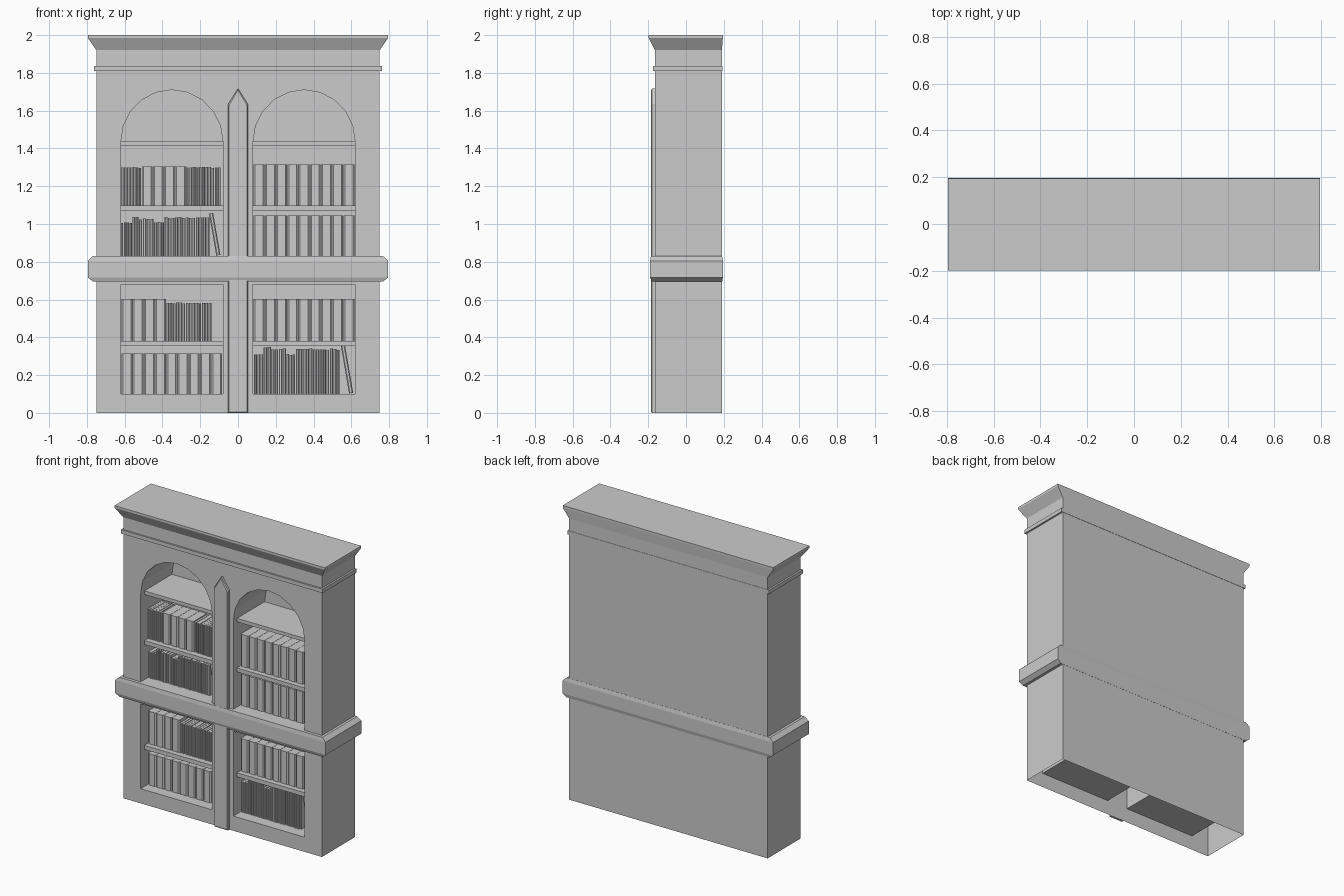
import bpy, bmesh, math, random
from mathutils import Matrix, Vector

if "Cube" in bpy.data.objects:
    bpy.data.objects.remove(bpy.data.objects["Cube"])

random.seed(4)
FRONT, BACK, INNER = -0.165, 0.19, 0.172


def finish(name, bm, normals=True):
    if normals:
        bmesh.ops.recalc_face_normals(bm, faces=bm.faces[:])
    me = bpy.data.meshes.new(name)
    bm.to_mesh(me)
    bm.free()
    ob = bpy.data.objects.new(name, me)
    bpy.context.collection.objects.link(ob)
    return ob


def prism(bm, pts, direction, mat=None):
    """Extrude a polygon of 3D points along a direction."""
    mat = mat or Matrix.Identity(4)
    a = [bm.verts.new(mat @ Vector(p)) for p in pts]
    b = [bm.verts.new(mat @ (Vector(p) + Vector(direction))) for p in pts]
    n = len(pts)
    bm.faces.new(a)
    bm.faces.new(b[::-1])
    for i in range(n):
        bm.faces.new((a[i], b[i], b[(i + 1) % n], a[(i + 1) % n]))


def box(bm, x0, x1, y0, y1, z0, z1):
    prism(bm, [(x0, y0, z0), (x1, y0, z0), (x1, y1, z0), (x0, y1, z0)], (0, 0, z1 - z0))


def stacked(name, levels):
    """Moulding lofted through rectangles: (half width, front y, back y, z)."""
    bm = bmesh.new()
    rings = [[bm.verts.new(p) for p in ((-w, f, z), (w, f, z), (w, b, z), (-w, b, z))]
             for w, f, b, z in levels]
    for lo, hi in zip(rings, rings[1:]):
        for i in range(4):
            j = (i + 1) % 4
            bm.faces.new((lo[i], lo[j], hi[j], hi[i]))
    bm.faces.new(rings[0][::-1])
    bm.faces.new(rings[-1])
    return finish(name, bm)


# Case: hollow shell, open underneath, with four recessed compartments
def rect(cx, z0, z1):
    return [(cx - 0.27, z0), (cx + 0.27, z0), (cx + 0.27, z1), (cx - 0.27, z1)]


def arch(cx, z0, spring):
    steps = 10
    arc = [(cx + 0.27 * math.cos(math.pi * i / steps), spring + 0.275 * math.sin(math.pi * i / steps))
           for i in range(steps + 1)]
    return [(cx - 0.27, z0), (cx + 0.27, z0)] + arc


bm = bmesh.new()
outer = [(-0.75, 0), (0.75, 0), (0.75, 1.92), (-0.75, 1.92)]
loops = [outer]
for cx in (-0.35, 0.35):
    loops += [rect(cx, 0.10, 0.68), arch(cx, 0.80, 1.435)]
fill_edges, front_loops = [], []
for lp in loops:
    vs = [bm.verts.new((x, FRONT, z)) for x, z in lp]
    fill_edges += [bm.edges.new((vs[i], vs[(i + 1) % len(vs)])) for i in range(len(vs))]
    front_loops.append(vs)
bmesh.ops.triangle_fill(bm, edges=fill_edges, use_beauty=True, normal=(0, -1, 0))
for k, vs in enumerate(front_loops):
    depth = BACK if k == 0 else INNER
    back = [bm.verts.new((v.co.x, depth, v.co.z)) for v in vs]
    for i in range(len(vs)):
        if k == 0 and i == 0:
            continue  # underside stays open
        j = (i + 1) % len(vs)
        bm.faces.new((vs[i], vs[j], back[j], back[i]))
    bm.faces.new(back)
bmesh.ops.recalc_face_normals(bm, faces=bm.faces[:])
bmesh.ops.dissolve_limit(bm, angle_limit=0.001, verts=[], edges=[])
finish("case", bm)

# Crown, upper band and waist ledge
stacked("crown", [(0.75, FRONT, BACK, 1.92), (0.795, -0.198, 0.195, 1.985), (0.795, -0.198, 0.195, 2.0)])
stacked("upper_band", [(0.762, -0.176, 0.192, 1.81), (0.762, -0.176, 0.192, 1.836)])
stacked("waist_ledge", [(0.768, -0.182, 0.191, 0.695), (0.795, -0.19, 0.196, 0.717),
                        (0.795, -0.19, 0.196, 0.805), (0.768, -0.186, 0.191, 0.83)])

# Central pointed pilaster
bm = bmesh.new()
front = [(-0.047, 0.006), (0.047, 0.006), (0.047, 1.63), (0, 1.708), (-0.047, 1.63)]
rear = [(-0.052, 0.0), (0.052, 0.0), (0.052, 1.635), (0, 1.718), (-0.052, 1.635)]
rings = [[bm.verts.new((x, y, z)) for x, z in p]
         for p, y in ((front, -0.185), (rear, -0.18), (rear, FRONT))]
for a, b in zip(rings, rings[1:]):
    for i in range(5):
        j = (i + 1) % 5
        bm.faces.new((a[i], a[j], b[j], b[i]))
bm.faces.new(rings[0])
bm.faces.new(rings[-1][::-1])
finish("pilaster", bm)

# Shelves in both columns
bm = bmesh.new()
for cx in (-0.35, 0.35):
    for z0, z1 in ((0.353, 0.381), (1.07, 1.097), (1.412, 1.436)):
        box(bm, cx - 0.27, cx + 0.27, -0.125, INNER, z0, z1)
finish("shelves", bm)


# Books: upright block with a chamfered spine
def book(bm, x, z, w, h, front=-0.09, depth=0.15, lean=0.0):
    c = min(0.008, w * 0.25)
    y1 = front + depth
    pts = [(0, y1, 0), (0, front + c, 0), (c, front, 0), (w - c, front, 0), (w, front + c, 0), (w, y1, 0)]
    mat = Matrix.Translation((x, 0, z)) @ Matrix.Rotation(lean, 4, 'Y')
    prism(bm, pts, (0, 0, h), mat)


# Each row: name, floor z, runs of (x start, x end, count, height), optional leaning book (x, height, lean)
rows = [
    ("books_left_top", 1.096, [(-0.62, -0.51, 7, 0.205), (-0.51, -0.275, 4, 0.208), (-0.275, -0.09, 11, 0.207)], None),
    ("books_left_upper", 0.83, [(-0.62, -0.56, 4, 0.18), (-0.56, -0.525, 2, 0.212), (-0.525, -0.445, 4, 0.2),
                                (-0.445, -0.39, 3, 0.182), (-0.39, -0.15, 13, 0.208)], (-0.115, 0.225, -0.17)),
    ("books_right_top", 1.096, [(0.082, 0.617, 9, 0.22)], None),
    ("books_right_upper", 0.83, [(0.082, 0.617, 9, 0.215)], None),
    ("books_left_middle", 0.381, [(-0.618, -0.38, 4, 0.222), (-0.38, -0.14, 14, 0.203)], None),
    ("books_left_bottom", 0.10, [(-0.618, -0.083, 9, 0.214)], None),
    ("books_right_middle", 0.381, [(0.082, 0.617, 9, 0.222)], None),
    ("books_right_bottom", 0.10, [(0.085, 0.135, 3, 0.212), (0.135, 0.175, 2, 0.25), (0.175, 0.255, 4, 0.24),
                                  (0.255, 0.305, 3, 0.212), (0.305, 0.54, 13, 0.24)], (0.588, 0.255, -0.17)),
]
for name, z, runs, leaning in rows:
    bm = bmesh.new()
    for x0, x1, n, h in runs:
        step = (x1 - x0) / n
        thin = step < 0.03
        for i in range(n):
            jit = random.uniform(0, 0.006) if thin else 0
            book(bm, x0 + i * step + 0.0008, z, step - 0.0016 - jit * 0.4, h - jit,
                 front=-0.09 + jit)
    if leaning:
        x, h, lean = leaning
        book(bm, x, z + 0.003, 0.022, h, lean=lean)
    finish(name, bm)
